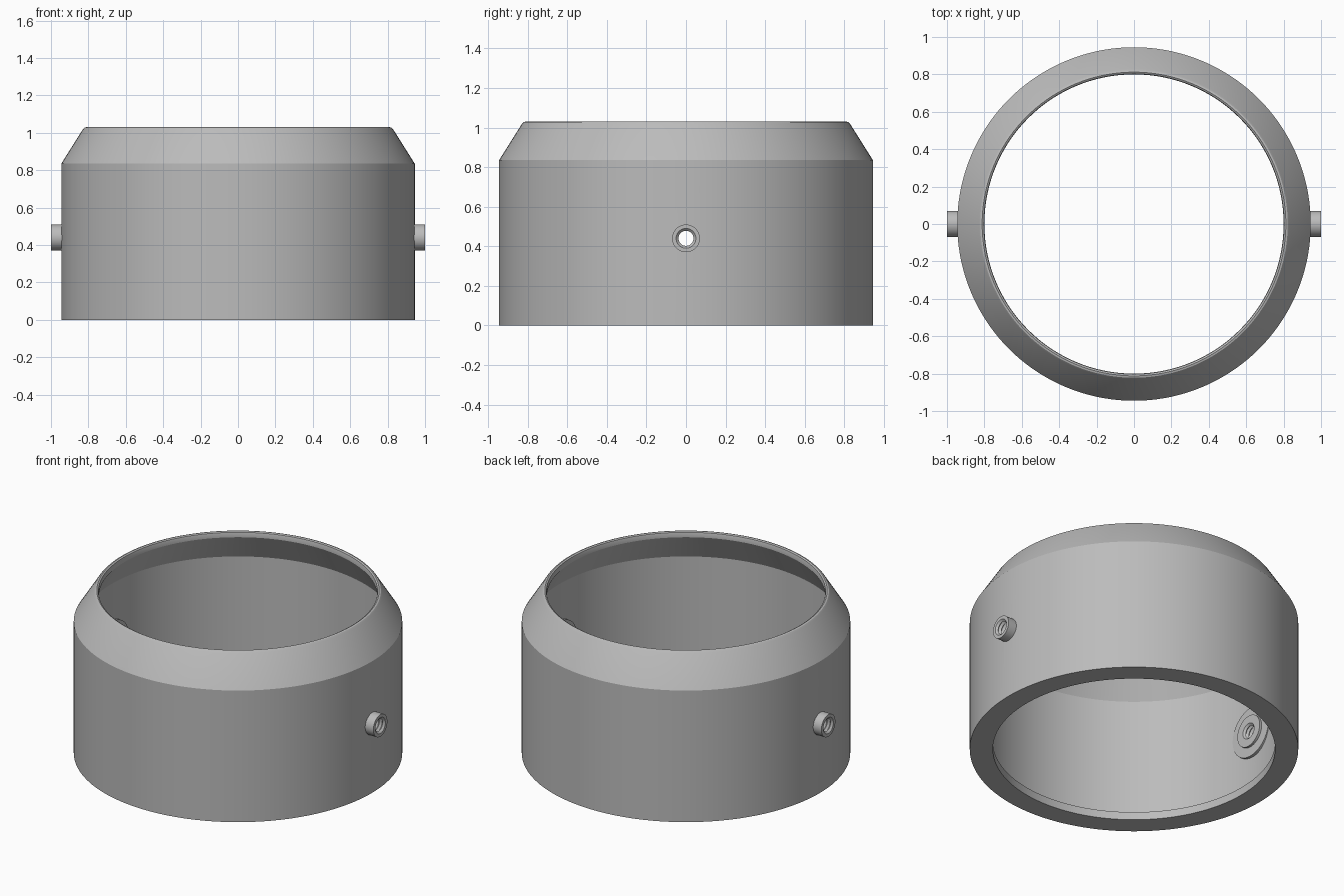
import bpy, bmesh, math
from mathutils import Matrix

if "Cube" in bpy.data.objects:
    bpy.data.objects.remove(bpy.data.objects["Cube"])

grey = bpy.data.materials.new("satin grey")
grey.use_nodes = True
COLOUR = (0.5, 0.5, 0.5, 1)
grey.diffuse_color = COLOUR
grey.node_tree.nodes["Principled BSDF"].inputs["Base Color"].default_value = COLOUR


def lathe(name, profile, segments, matrix=Matrix()):
    """Spin a closed (radius, height) profile about z, then place it."""
    bm = bmesh.new()
    rings = []
    for i in range(segments):
        a = 2 * math.pi * i / segments
        rings.append([bm.verts.new((r * math.cos(a), r * math.sin(a), h))
                      for r, h in profile])
    n = len(profile)
    for i in range(segments):
        one, two = rings[i], rings[(i + 1) % segments]
        for j in range(n):
            k = (j + 1) % n
            bm.faces.new((one[j], two[j], two[k], one[k]))
    bm.transform(matrix)
    bmesh.ops.recalc_face_normals(bm, faces=bm.faces)
    mesh = bpy.data.meshes.new(name)
    bm.to_mesh(mesh)
    bm.free()
    mesh.materials.append(grey)
    obj = bpy.data.objects.new(name, mesh)
    bpy.context.collection.objects.link(obj)
    return obj


def shade(obj):
    bpy.ops.object.select_all(action='DESELECT')
    obj.select_set(True)
    bpy.context.view_layer.objects.active = obj
    bpy.ops.object.shade_smooth_by_angle(angle=math.radians(25))


AXIS_Z = 0.44  # height of the threaded bosses

# Hollow collar: bottom lip, straight wall, tapered shoulder, rounded rim
collar = lathe("collar", [
    (0.812, 0), (0.945, 0), (0.945, 0.835), (0.83, 1.018), (0.822, 1.027),
    (0.812, 1.03), (0.803, 1.025), (0.8, 1.012), (0.8, 0.995),
    (0.893, 0.83), (0.893, 0.05), (0.812, 0.05)], 144)

# Drill both side walls
bpy.ops.mesh.primitive_cylinder_add(
    vertices=32, radius=0.06, depth=3, location=(0, 0, AXIS_Z),
    rotation=(0, math.pi / 2, 0))
drill = bpy.context.object
drill.name = "drill_cutter"
drill.hide_render = True
cut = collar.modifiers.new("side holes", 'BOOLEAN')
cut.operation = 'DIFFERENCE'
cut.solver = 'EXACT'
cut.object = drill
bpy.ops.object.select_all(action='DESELECT')
collar.select_set(True)
bpy.context.view_layer.objects.active = collar
bpy.ops.object.modifier_apply(modifier=cut.name)
bpy.data.objects.remove(drill)
shade(collar)

# Threaded boss: outer stub, inner washer pad and collar, ridged bore
boss_profile = [(0.05, 1.0), (0.07, 1.0), (0.07, 0.92), (0.16, 0.92),
                (0.16, 0.875), (0.1, 0.875), (0.1, 0.86), (0.05, 0.86)]
RIDGES = 6
pitch = 0.14 / RIDGES
for i in range(RIDGES):
    h = 0.86 + pitch * i
    boss_profile += [(0.038, h + pitch / 2)]
    if i < RIDGES - 1:
        boss_profile += [(0.05, h + pitch)]

for side, sign in (("left", 1), ("right", -1)):
    place = (Matrix.Translation((0, 0, AXIS_Z))
             @ Matrix.Rotation(sign * math.pi / 2, 4, 'Y'))
    shade(lathe(side + "_threaded_boss", boss_profile, 40, place))
